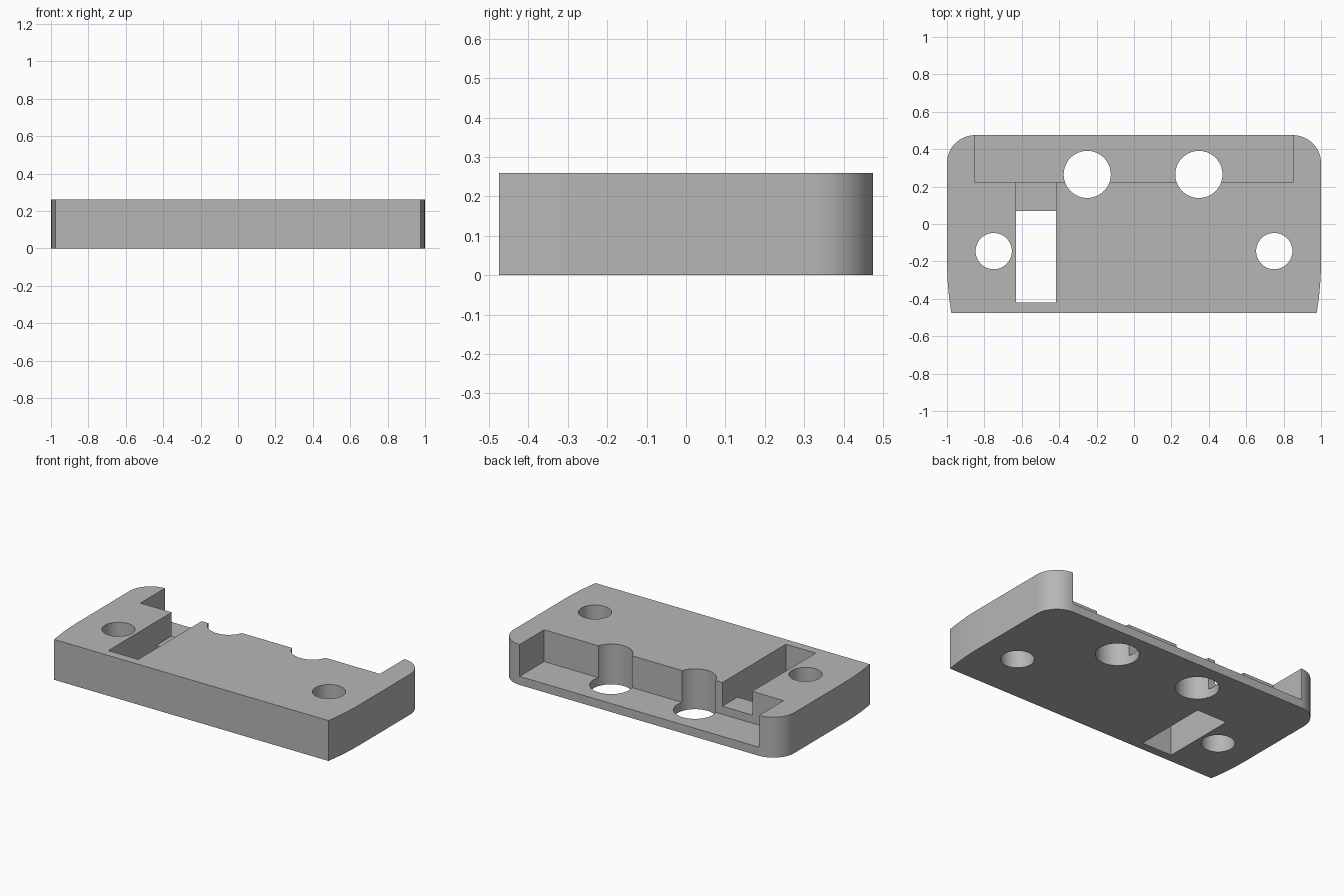
import bpy, bmesh, math
from mathutils import Vector

cube = bpy.data.objects.get("Cube")
if cube:
    bpy.data.objects.remove(cube, do_unlink=True)

HEIGHT = 0.26
BACK = 0.475

grey = bpy.data.materials.new("plain grey")
grey.use_nodes = True
colour = (0.47, 0.47, 0.47, 1)
grey.diffuse_color = colour
grey.node_tree.nodes["Principled BSDF"].inputs["Base Color"].default_value = colour


def prism(name, points, offset):
    """Closed solid from a flat outline pushed along an offset."""
    bm = bmesh.new()
    face = bm.faces.new([bm.verts.new(p) for p in points])
    made = bmesh.ops.extrude_face_region(bm, geom=[face])["geom"]
    moved = [v for v in made if isinstance(v, bmesh.types.BMVert)]
    bmesh.ops.translate(bm, verts=moved, vec=Vector(offset))
    bmesh.ops.recalc_face_normals(bm, faces=bm.faces)
    mesh = bpy.data.meshes.new(name)
    bm.to_mesh(mesh)
    bm.free()
    mesh.materials.append(grey)
    obj = bpy.data.objects.new(name, mesh)
    bpy.context.collection.objects.link(obj)
    return obj


def arc(cx, cy, r, start, end, steps):
    for i in range(steps + 1):
        a = math.radians(start + (end - start) * i / steps)
        yield cx + r * math.cos(a), cy + r * math.sin(a)


def cut(body, cutter):
    """Subtract the cutter and discard it."""
    cutter.hide_render = True
    mod = body.modifiers.new("cut", "BOOLEAN")
    mod.operation = "DIFFERENCE"
    mod.solver = "EXACT"
    mod.object = cutter
    bpy.context.view_layer.objects.active = body
    bpy.ops.object.modifier_apply(modifier=mod.name)
    bpy.data.objects.remove(cutter, do_unlink=True)


# Plate: gently curved-in front sides and rounded back corners
R = 0.15
taper = [(1 - 0.023 * (1 - t) ** 2, -BACK + 0.28 * t) for t in (0, 0.2, 0.4, 0.6, 0.8, 1)]
right_half = taper + list(arc(1 - R, BACK - R, R, 0, 90, 16))
outline = right_half + [(-x, y) for x, y in reversed(right_half)]
plate = prism("mounting_plate", [(x, y, 0) for x, y in outline], (0, 0, HEIGHT))

# Recess open to the back and the top
recess = [(-0.853, 0.225), (0.853, 0.225), (0.853, 0.7), (-0.853, 0.7)]
cut(plate, prism("recess_cutter", [(x, y, 0.055) for x, y in recess], (0, 0, 1)))

# Through slot with a raised step leading into the recess
slot = [(-0.42, -0.2), (0.07, -0.2), (0.07, 0.107), (0.3, 0.107), (0.3, 0.5), (-0.42, 0.5)]
cut(plate, prism("slot_cutter", [(-0.63, y, z) for y, z in slot], (0.213, 0, 0)))

# Screw holes at the sides and larger holes through the recess wall
for x, y, r in ((-0.75, -0.145, 0.097), (0.75, -0.145, 0.097),
                (-0.25, 0.265, 0.126), (0.347, 0.265, 0.126)):
    ring = list(arc(x, y, r, 0, 360, 64))[:-1]
    cut(plate, prism("hole_cutter", [(px, py, -0.2) for px, py in ring], (0, 0, 1)))

# Smooth curved walls, crisp edges
bpy.ops.object.select_all(action="DESELECT")
plate.select_set(True)
bpy.context.view_layer.objects.active = plate
bpy.ops.object.shade_smooth_by_angle(angle=math.radians(25))
